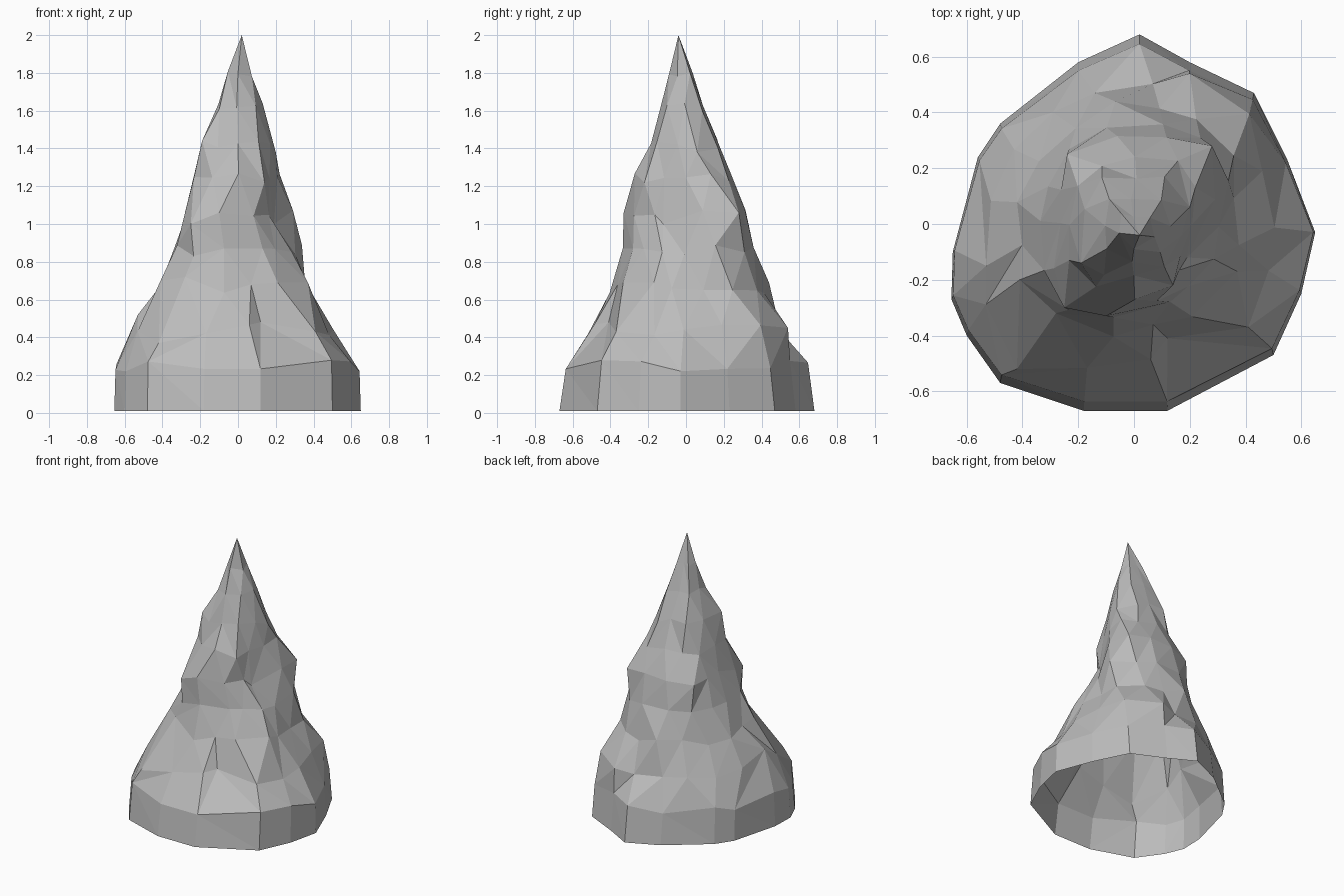
import bpy, bmesh, math, random
from mathutils import Vector

random.seed(5)
TAU = math.tau
old = bpy.data.objects.get("Cube")
if old:
    bpy.data.objects.remove(old, do_unlink=True)

# Stone material
stone = bpy.data.materials.new("grey stone")
stone.use_nodes = True
colour = (0.5, 0.5, 0.5, 1)
stone.diffuse_color = colour
stone.node_tree.nodes["Principled BSDF"].inputs["Base Color"].default_value = colour

# Footprint of the spire
FOOT = [(.65, -.03), (.55, .23), (.43, .47), (.2, .58), (.02, .68), (-.2, .58),
        (-.48, .36), (-.56, .24), (-.65, -.1), (-.655, -.27), (-.6, -.4),
        (-.48, -.57), (-.18, -.67), (.12, -.67), (.5, -.47), (.6, -.25)]

# Upper rings: height, sides, then reach in eight directions turning from +x to +y
RINGS = [(.44, 17, (.5, .57, .55, .52, .58, .63, .48, .53)),
         (.66, 16, (.38, .45, .46, .43, .43, .5, .39, .42)),
         (.86, 14, (.32, .41, .39, .36, .35, .41, .35, .31)),
         (1.06, 13, (.26, .38, .34, .32, .27, .37, .33, .25)),
         (1.24, 12, (.22, .3, .26, .26, .23, .29, .27, .22)),
         (1.42, 10, (.19, .22, .17, .21, .19, .23, .2, .2)),
         (1.62, 8, (.13, .14, .09, .13, .11, .14, .14, .14)),
         (1.8, 6, (.08, .05, .02, .06, .05, .07, .09, .09))]
APEX = (.02, -.04, 2)

# Ledges, ridges and gullies that break up the regular form
CRAGS = [(.41, -.37, .43), (.12, -.41, .48), (.37, -.17, .69), (.2, .54, .45),
         (.28, .28, 1.06), (-.19, -.14, 1.44), (-.25, -.3, 1), (-.1, -.33, 1.06),
         (.13, -.28, .87), (.14, -.22, 1.22), (.19, -.12, 1), (.2, .06, 1.38),
         (.11, .17, 1.4), (-.24, .25, 1.06), (-.42, -.52, .37), (-.28, -.32, .72),
         (-.41, -.2, .7), (-.53, -.15, .52)]


def reach(limits, angle):
    """Radius along a direction, eased between evenly spread limits."""
    count = len(limits)
    k = angle / TAU * count
    low = math.floor(k)
    t = k - low
    return limits[low % count] * (1 - t) + limits[(low + 1) % count] * t


def foot_ring(bm, z, wide, deep, rough):
    """Ring that follows the footprint, as (angle, vertex) pairs."""
    ring = []
    for x, y in FOOT:
        height = z + random.uniform(-rough, rough)
        ring.append((math.atan2(y, x) % TAU, bm.verts.new((x * wide, y * deep, height))))
    return sorted(ring, key=lambda pair: pair[0])


def rough_ring(bm, index, z, sides, limits):
    """Irregular ring, as (angle, vertex) pairs."""
    ring = []
    for i in range(sides):
        a = (i + index % 2 / 2 + random.uniform(-.16, .16)) * TAU / sides
        r = reach(limits, a) * random.uniform(.91, 1.01)
        height = z + random.uniform(-.03, .03)
        ring.append((a, bm.verts.new((r * math.cos(a), r * math.sin(a), height))))
    return ring


def bridge(bm, low, high):
    """Join two rings with triangles, stepping along whichever lags in angle."""
    def at(ring, k):
        return ring[k % len(ring)][0] + TAU * (k // len(ring))
    i = j = 0
    while i < len(low) or j < len(high):
        a, b = low[i % len(low)][1], high[j % len(high)][1]
        if j >= len(high) or (i < len(low) and at(low, i + 1) <= at(high, j + 1)):
            i += 1
            bm.faces.new((a, low[i % len(low)][1], b))
        else:
            j += 1
            bm.faces.new((a, high[j % len(high)][1], b))


# Spire shell, open underneath
bm = bmesh.new()
rings = [foot_ring(bm, .01, 1, 1, 0), foot_ring(bm, .25, .99, .95, .03)]
rings += [rough_ring(bm, k, *level) for k, level in enumerate(RINGS)]
for low, high in zip(rings, rings[1:]):
    bridge(bm, low, high)
apex = bm.verts.new(APEX)
top = [v for a, v in rings[-1]]
for a, b in zip(top, top[1:] + top[:1]):
    bm.faces.new((a, b, apex))

# Pull the nearest stone corners onto the crags
free = [v for ring in rings[2:] for a, v in ring]
for crag in map(Vector, CRAGS):
    corner = min(free, key=lambda v: (v.co - crag).length)
    corner.co = crag
    free.remove(corner)

bmesh.ops.recalc_face_normals(bm, faces=bm.faces)
mesh = bpy.data.meshes.new("rock_spire")
bm.to_mesh(mesh)
bm.free()
mesh.materials.append(stone)
spire = bpy.data.objects.new("rock_spire", mesh)
bpy.context.collection.objects.link(spire)
